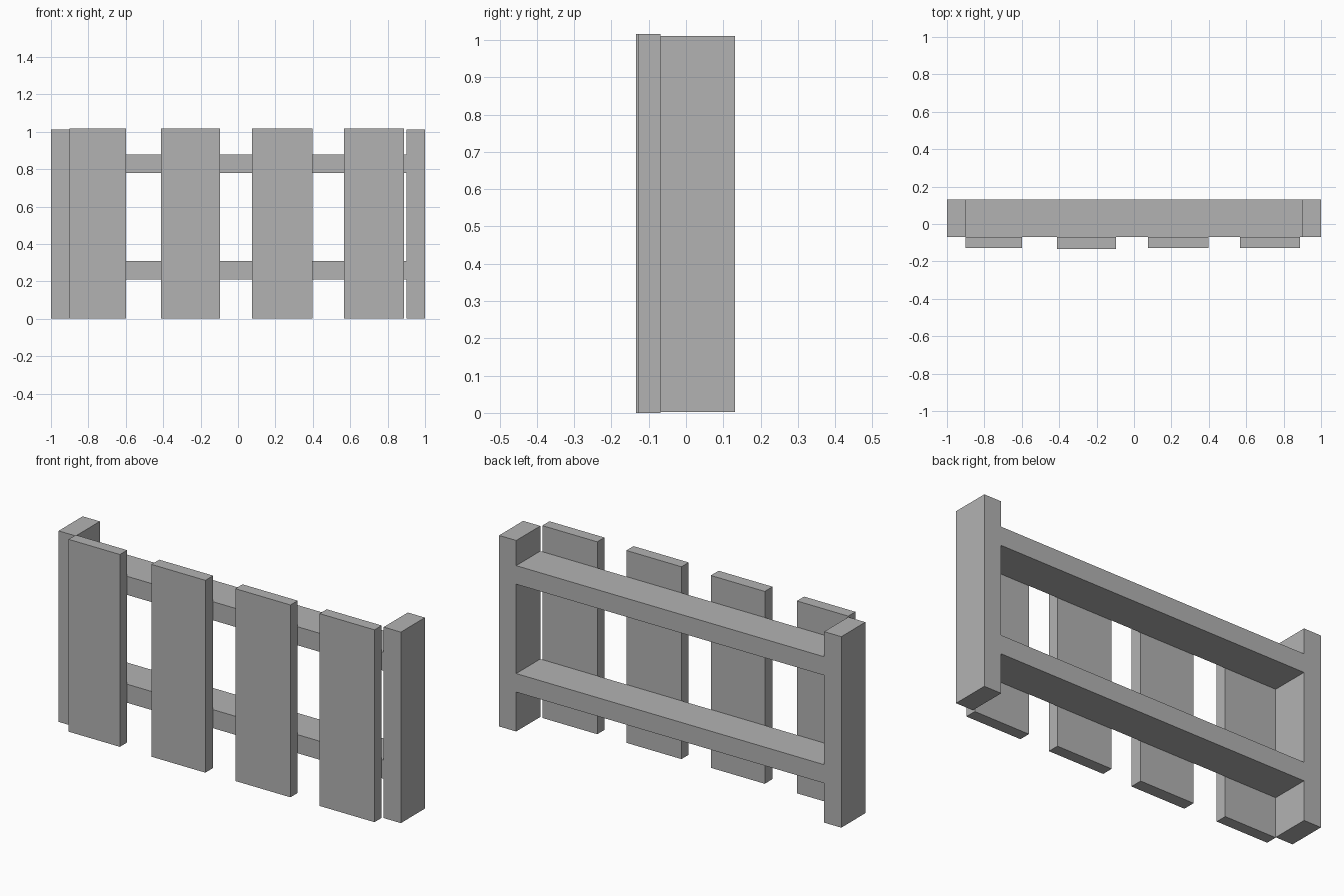
import bpy
import bmesh
from mathutils import Vector

default = bpy.data.objects.get("Cube")
if default:
    bpy.data.objects.remove(default, do_unlink=True)

# Single plain grey for the whole fence
grey = bpy.data.materials.new("plain_grey")
grey.use_nodes = True
colour = (0.45, 0.45, 0.45, 1)
grey.diffuse_color = colour
grey.node_tree.nodes["Principled BSDF"].inputs["Base Color"].default_value = colour


def box(name, x, y, z):
    """Axis-aligned box from (min, max) ranges."""
    lo, hi = Vector((x[0], y[0], z[0])), Vector((x[1], y[1], z[1]))
    bm = bmesh.new()
    bmesh.ops.create_cube(bm, size=1)
    bmesh.ops.scale(bm, vec=hi - lo, verts=bm.verts)
    mesh = bpy.data.meshes.new(name)
    bm.to_mesh(mesh)
    bm.free()
    mesh.materials.append(grey)
    obj = bpy.data.objects.new(name, mesh)
    obj.location = (lo + hi) / 2
    bpy.context.collection.objects.link(obj)
    return obj


FRONT, BACK = -0.069, 0.132
POST_INNER = 0.9

# End posts
box("right_post", (-1, -POST_INNER), (FRONT, BACK), (0.002, 1.011))
box("left_post", (POST_INNER, 1), (FRONT, BACK), (0.002, 1.011))

# Horizontal rails between the posts
for name, bottom in (("lower_rail", 0.21), ("upper_rail", 0.78)):
    box(name, (-POST_INNER, POST_INNER), (FRONT, BACK), (bottom, bottom + 0.098))

# Upright planks on the front, slightly uneven
planks = [(-0.9, -0.6, -0.129), (-0.412, -0.097, -0.134),
          (0.075, 0.397, -0.129), (0.567, 0.888, -0.129)]
for i, (x0, x1, face) in enumerate(planks, 1):
    box(f"plank_{i}", (x0, x1), (face, FRONT), (0, 1.016))
